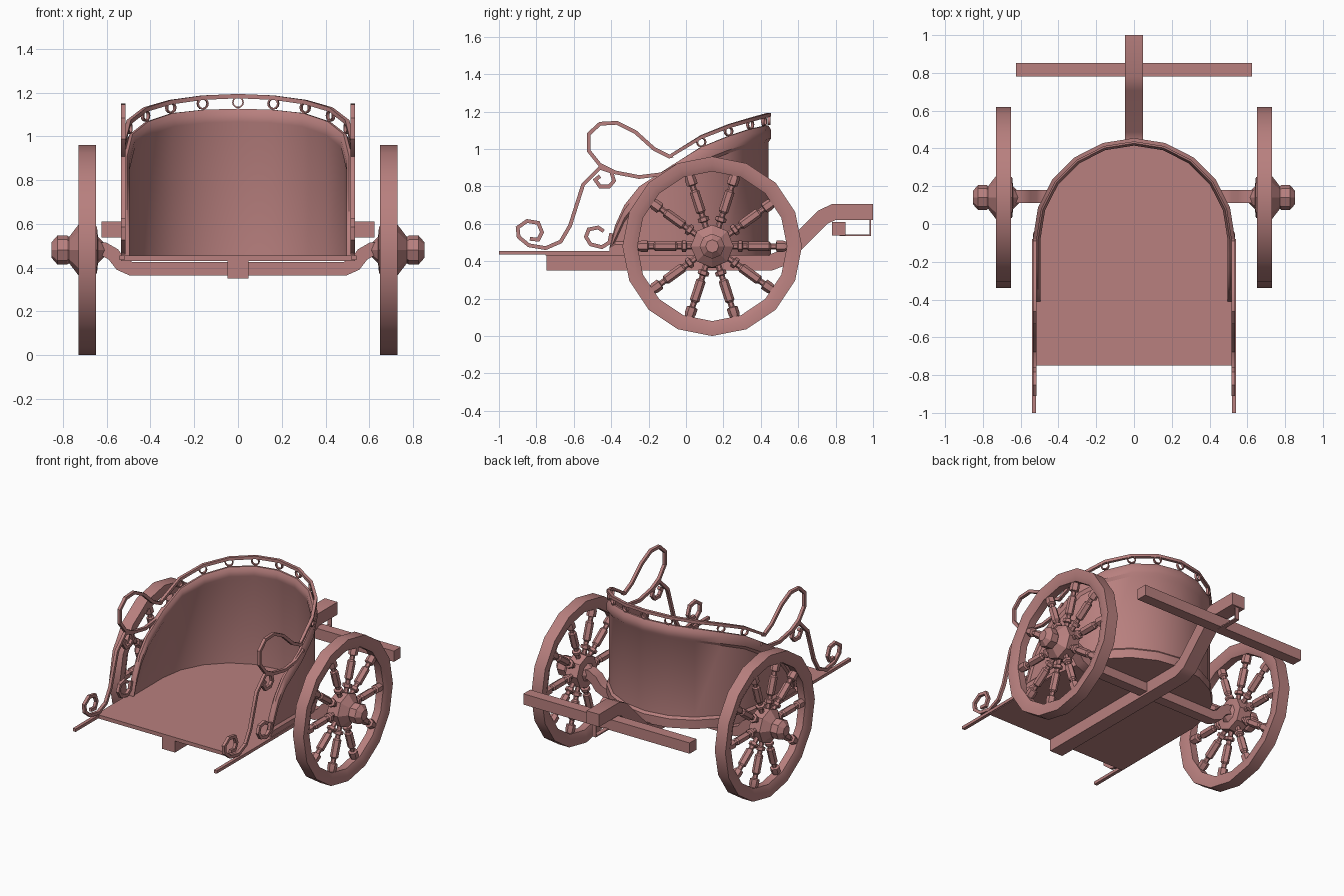
import bpy, bmesh
from math import sin, cos, pi, radians
from mathutils import Vector, Matrix

if "Cube" in bpy.data.objects:
    bpy.data.objects.remove(bpy.data.objects["Cube"])

paint = bpy.data.materials.new("dusty_red")
paint.use_nodes = True
COLOUR = (0.48, 0.215, 0.21, 1)
paint.diffuse_color = COLOUR
paint.node_tree.nodes["Principled BSDF"].inputs["Base Color"].default_value = COLOUR


def finish(name, bm, angle=35):
    bmesh.ops.remove_doubles(bm, verts=bm.verts, dist=0.0002)
    bmesh.ops.recalc_face_normals(bm, faces=bm.faces)
    mesh = bpy.data.meshes.new(name)
    bm.to_mesh(mesh)
    bm.free()
    mesh.materials.append(paint)
    ob = bpy.data.objects.new(name, mesh)
    bpy.context.collection.objects.link(ob)
    bpy.ops.object.select_all(action='DESELECT')
    ob.select_set(True)
    bpy.context.view_layer.objects.active = ob
    bpy.ops.object.shade_smooth_by_angle(angle=radians(angle))
    return ob


def loft(bm, rings, loop=False):
    """Skin closed rings of points, capping the ends unless they loop."""
    rows = [[bm.verts.new(p) for p in ring] for ring in rings]
    pairs = list(zip(rows, rows[1:]))
    if loop:
        pairs.append((rows[-1], rows[0]))
    else:
        bm.faces.new(rows[0])
        bm.faces.new(rows[-1])
    for a, b in pairs:
        for i in range(len(a)):
            j = (i + 1) % len(a)
            bm.faces.new((a[i], a[j], b[j], b[i]))


def lathe(bm, profile, sides, matrix=Matrix(), loop=False):
    """Turn (x, radius) points about the x axis."""
    loft(bm, [[matrix @ Vector((x, r * sin(2 * pi * k / sides), r * cos(2 * pi * k / sides)))
               for k in range(sides)] for x, r in profile], loop)


def bar(name, path, thick, width, place):
    """Square bar along a flat path; place(u, v, w) gives the 3D point."""
    pts = [Vector(p) for p in path]
    rings = []
    for i, p in enumerate(pts):
        before = (p - pts[i - 1]).normalized() if i else None
        after = (pts[i + 1] - p).normalized() if i + 1 < len(pts) else None
        d = ((before or after) + (after or before)).normalized()
        n = Vector((-d.y, d.x)) * thick / 2 / max(0.6, d.dot(after or before))
        rings.append([place(*(p + n * s), w * width / 2)
                      for s, w in ((1, 1), (1, -1), (-1, -1), (-1, 1))])
    bm = bmesh.new()
    loft(bm, rings)
    return finish(name, bm)


def box(name, lo, hi):
    bm = bmesh.new()
    loft(bm, [[(x, lo[1], lo[2]), (x, hi[1], lo[2]), (x, hi[1], hi[2]), (x, lo[1], hi[2])]
              for x in (lo[0], hi[0])])
    return finish(name, bm)


def height(table, y):
    for (a, za), (b, zb) in zip(table, table[1:]):
        if y <= b:
            return za + (zb - za) * max(0, (y - a) / (b - a))
    return table[-1][1]


# Plan outline: straight sides joined by a half circle
R, CY = 0.515, -0.08
arc = [(Vector((R * cos(k * pi / 10), CY + R * sin(k * pi / 10), 0)),
        Vector((cos(k * pi / 10), sin(k * pi / 10), 0))) for k in range(11)]


def straight(s, ys):
    return [(Vector((s * R, y, 0)), Vector((s, 0, 0))) for y in ys]


SIDE_Y = (-0.41, -0.38, -0.33, -0.25, -0.16)
stations = straight(1, SIDE_Y) + arc + straight(-1, SIDE_Y[::-1])
WALL = [(-0.41, 0.47), (-0.38, 0.59), (-0.33, 0.70), (-0.25, 0.80), (-0.08, 0.91),
        (0.08, 1.01), (0.23, 1.07), (0.35, 1.11), (0.44, 1.127)]
RAIL = [(-0.08, 0.965), (0.08, 1.065), (0.23, 1.125), (0.35, 1.16), (0.44, 1.185)]

# Floor
bm = bmesh.new()
plan = [p + n * 0.02 for p, n in straight(1, [-0.75]) + arc + straight(-1, [-0.75])]
loft(bm, [[p + Vector((0, 0, z)) for p in plan] for z in (0.43, 0.455)])
finish("floor", bm)

# Body wall with bottom trim and rolled upper edge
bm = bmesh.new()
rings = []
for p, n in stations:
    h = height(WALL, p.y)
    section = [(0.02, 0.45), (0.02, 0.49), (0.006, 0.505), (0.006, h - 0.09), (0.02, h - 0.07),
               (0.02, h - 0.025), (0.006, h), (-0.008, h), (-0.02, h - 0.025),
               (-0.02, h - 0.06), (-0.008, h - 0.09), (-0.008, 0.45)]
    rings.append([p + n * o + Vector((0, 0, min(h, max(0.45, z)))) for o, z in section])
loft(bm, rings)
finish("body_wall", bm)

# Curved handrail above the wall
bm = bmesh.new()
loft(bm, [[p + n * o + Vector((0, 0, height(RAIL, p.y) + z)) for o, z in
           ((0.02, -0.01), (0.02, 0.01), (0, 0.01), (0, -0.01))] for p, n in arc])
finish("handrail", bm)

# Rings between wall and handrail
bm = bmesh.new()
for p, n in arc[1:-1]:
    z = (height(WALL, p.y) + height(RAIL, p.y)) / 2
    turn = Matrix.Translation(p + n * 0.008 + Vector((0, 0, z))) @ n.to_track_quat('X', 'Z').to_matrix().to_4x4()
    lathe(bm, [(-0.008, 0.027), (0.008, 0.027), (0.008, 0.02), (-0.008, 0.02)], 12, turn, True)
finish("rail_rings", bm)

# Scrolls, as paths in (y, z)
SCROLLS = {
    "upper_scroll": [(-0.07, 0.965), (-0.09, 0.96), (-0.17, 1.0), (-0.27, 1.09), (-0.37, 1.14),
                     (-0.46, 1.135), (-0.52, 1.08), (-0.52, 0.99), (-0.46, 0.915), (-0.38, 0.875),
                     (-0.25, 0.85), (-0.13, 0.865), (-0.05, 0.91)],
    "lower_scroll": [(-0.40, 0.885), (-0.46, 0.90), (-0.55, 0.81), (-0.585, 0.70), (-0.62, 0.59),
                     (-0.67, 0.505), (-0.75, 0.47), (-0.84, 0.485), (-0.895, 0.53), (-0.90, 0.58),
                     (-0.85, 0.615), (-0.79, 0.605), (-0.77, 0.555), (-0.79, 0.515), (-0.835, 0.52)],
    "middle_curl": [(-0.46, 0.90), (-0.40, 0.88), (-0.385, 0.83), (-0.41, 0.80), (-0.46, 0.80),
                    (-0.485, 0.835), (-0.46, 0.855)],
    "bottom_curl": [(-0.40, 0.55), (-0.41, 0.50), (-0.45, 0.475), (-0.51, 0.49), (-0.535, 0.53),
                    (-0.52, 0.57), (-0.47, 0.58), (-0.44, 0.56)],
}

# Wheel parts
CENTRE = Vector((0, 0.14, 0.48))
SPOKE = [(0.09, 0.016), (0.135, 0.016), (0.14, 0.03), (0.16, 0.03), (0.165, 0.016), (0.185, 0.016),
         (0.195, 0.026), (0.305, 0.026), (0.315, 0.016), (0.34, 0.016), (0.345, 0.03), (0.38, 0.03),
         (0.41, 0.02)]
HUB = [(0.61, 0.03), (0.64, 0.06), (0.645, 0.108), (0.73, 0.115), (0.772, 0.06), (0.782, 0.067),
       (0.825, 0.067), (0.853, 0.035)]
RIM = [(-0.04, 0.48), (0.04, 0.48), (0.04, 0.435), (0.025, 0.4), (-0.025, 0.4), (-0.04, 0.435)]

for label, s in (("left", 1), ("right", -1)):
    for part, path in SCROLLS.items():
        bar(label + "_" + part, path, 0.02, 0.02, lambda u, v, w: (s * 0.525 + w, u, v))
    box(label + "_floor_runner", (s * 0.53 - 0.011, -1, 0.435), (s * 0.53 + 0.011, -0.08, 0.455))

    place = Matrix.Translation(CENTRE + Vector((s * 0.69, 0, 0)))
    bm = bmesh.new()
    lathe(bm, RIM, 16, place, True)
    finish(label + "_wheel_rim", bm, 40)

    bm = bmesh.new()
    lathe(bm, [(s * x, r) for x, r in HUB], 8, Matrix.Translation(CENTRE))
    finish(label + "_wheel_hub", bm, 20)

    bm = bmesh.new()
    for k in range(10):
        spin = Matrix.Rotation(k * pi / 5, 4, 'X') @ Matrix.Rotation(pi / 2, 4, 'Z')
        lathe(bm, SPOKE, 6, place @ spin)
    finish(label + "_wheel_spokes", bm, 20)

# Dropped axle
half = [(0.65, 0.483), (0.61, 0.483), (0.57, 0.46), (0.535, 0.415), (0.49, 0.395)]
bar("axle", half + [(-x, z) for x, z in half[::-1]], 0.062, 0.07,
    lambda u, v, w: (u, 0.145 + w, v))

# Draught pole, yoke and yoke bracket
bar("pole", [(-0.745, 0.392), (0.45, 0.392), (0.51, 0.415), (0.73, 0.635), (0.79, 0.663), (1.0, 0.663)],
    0.085, 0.096, lambda u, v, w: (w, u, v))
box("yoke", (-0.625, 0.78, 0.537), (0.625, 0.853, 0.61))
bar("yoke_bracket", [(0.82, 0.54), (0.985, 0.54), (0.985, 0.64)], 0.008, 0.03,
    lambda u, v, w: (w, u, v))
